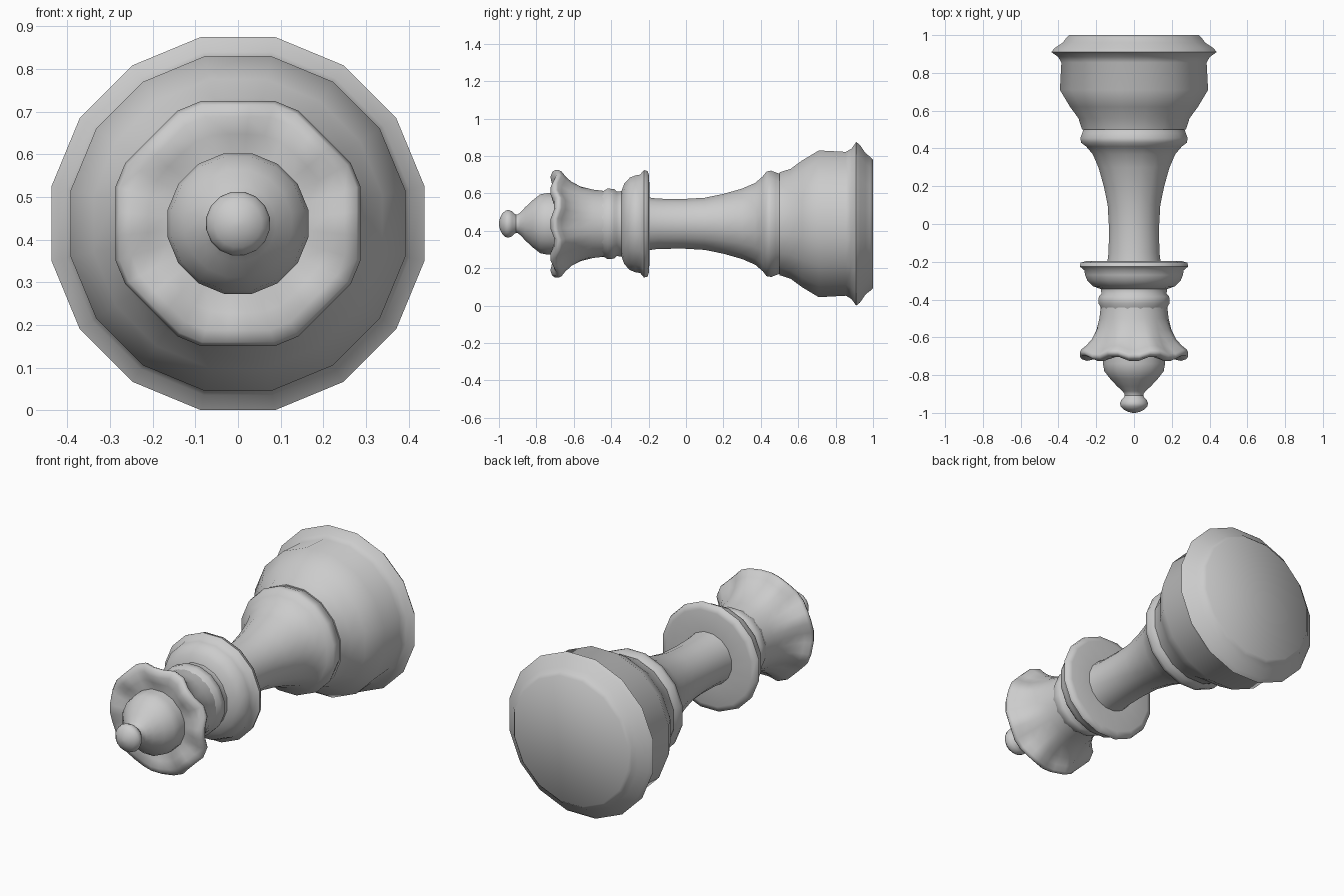
import bpy, bmesh, math

AXIS_Z = 0.4375

cube = bpy.data.objects.get("Cube")
if cube:
    bpy.data.objects.remove(cube, do_unlink=True)

stone = bpy.data.materials.new("plain grey")
stone.use_nodes = True
grey = (0.6, 0.6, 0.6, 1)
stone.diffuse_color = grey
stone.node_tree.nodes["Principled BSDF"].inputs["Base Color"].default_value = grey


def lathe(name, profile, sides=16, shape=None, angle=60):
    """Turn (y, radius) rows about the lying axis; shape may bend each ring point."""
    bm = bmesh.new()
    rings = []
    for row in profile:
        ring = []
        for i in range(sides):
            a = 2 * math.pi * (i + 0.5) / sides
            y, r = shape(a, *row) if shape else row
            ring.append(bm.verts.new((r * math.sin(a), y, AXIS_Z + r * math.cos(a))))
        rings.append(ring)
    for lower, upper in zip(rings, rings[1:]):
        for i in range(sides):
            j = (i + 1) % sides
            bm.faces.new((lower[i], lower[j], upper[j], upper[i]))
    bm.faces.new(rings[0])
    bm.faces.new(rings[-1])
    bmesh.ops.recalc_face_normals(bm, faces=bm.faces)
    mesh = bpy.data.meshes.new(name)
    bm.to_mesh(mesh)
    bm.free()
    mesh.materials.append(stone)
    obj = bpy.data.objects.new(name, mesh)
    bpy.context.collection.objects.link(obj)
    bpy.ops.object.select_all(action='DESELECT')
    obj.select_set(True)
    bpy.context.view_layer.objects.active = obj
    bpy.ops.object.shade_smooth_by_angle(angle=math.radians(angle))
    return obj


# Heavy foot with its rim and the flat underside
lathe("base", [(1.0, 0.35), (0.985, 0.365), (0.96, 0.385), (0.93, 0.43), (0.91, 0.446),
               (0.885, 0.41), (0.855, 0.392), (0.71, 0.4), (0.62, 0.345), (0.56, 0.3),
               (0.5, 0.28)])

# Ring above the foot, running into the slender stem
lathe("stem", [(0.51, 0.27), (0.48, 0.28), (0.455, 0.29), (0.43, 0.285), (0.41, 0.258),
               (0.37, 0.223), (0.3, 0.192), (0.2, 0.163), (0.1, 0.142), (-0.02, 0.135),
               (-0.15, 0.137), (-0.21, 0.145)])

# Double collar and the small neck ring
lathe("collar", [(-0.195, 0.14), (-0.197, 0.26), (-0.205, 0.288), (-0.225, 0.293),
                 (-0.245, 0.268), (-0.27, 0.264), (-0.3, 0.252), (-0.33, 0.22),
                 (-0.345, 0.178), (-0.37, 0.176), (-0.385, 0.19), (-0.42, 0.192),
                 (-0.44, 0.18), (-0.46, 0.175)])


# Crown: round at the neck, eight-sided and scalloped at the lip
def crown_shape(a, y, r, amount):
    off = (a + math.pi / 8) % (math.pi / 4) - math.pi / 8
    octagon = min(1 / math.cos(off), 1.075)
    wave = math.cos(8 * a)
    return y - 0.014 * amount * wave, r * (1 + (octagon - 1) * amount)


lathe("crown", [(-0.44, 0.177, 0), (-0.5, 0.184, 0), (-0.56, 0.2, 0.3), (-0.62, 0.228, 0.7),
                (-0.655, 0.255, 1), (-0.675, 0.28, 1), (-0.69, 0.287, 1), (-0.705, 0.278, 1),
                (-0.715, 0.25, 1), (-0.71, 0.21, 0.6), (-0.7, 0.17, 0.1), (-0.7, 0.12, 0)],
      sides=32, shape=crown_shape)

# Domed top
lathe("dome", [(-0.69, 0.168), (-0.74, 0.168), (-0.78, 0.16), (-0.82, 0.128), (-0.86, 0.09),
               (-0.885, 0.062), (-0.9, 0.051), (-0.92, 0.05)])

# Finial ball
lathe("finial", [(-0.9, 0.047), (-0.915, 0.053), (-0.93, 0.068), (-0.95, 0.076),
                 (-0.965, 0.072), (-0.982, 0.056), (-0.995, 0.03), (-1.0, 0.008)])
